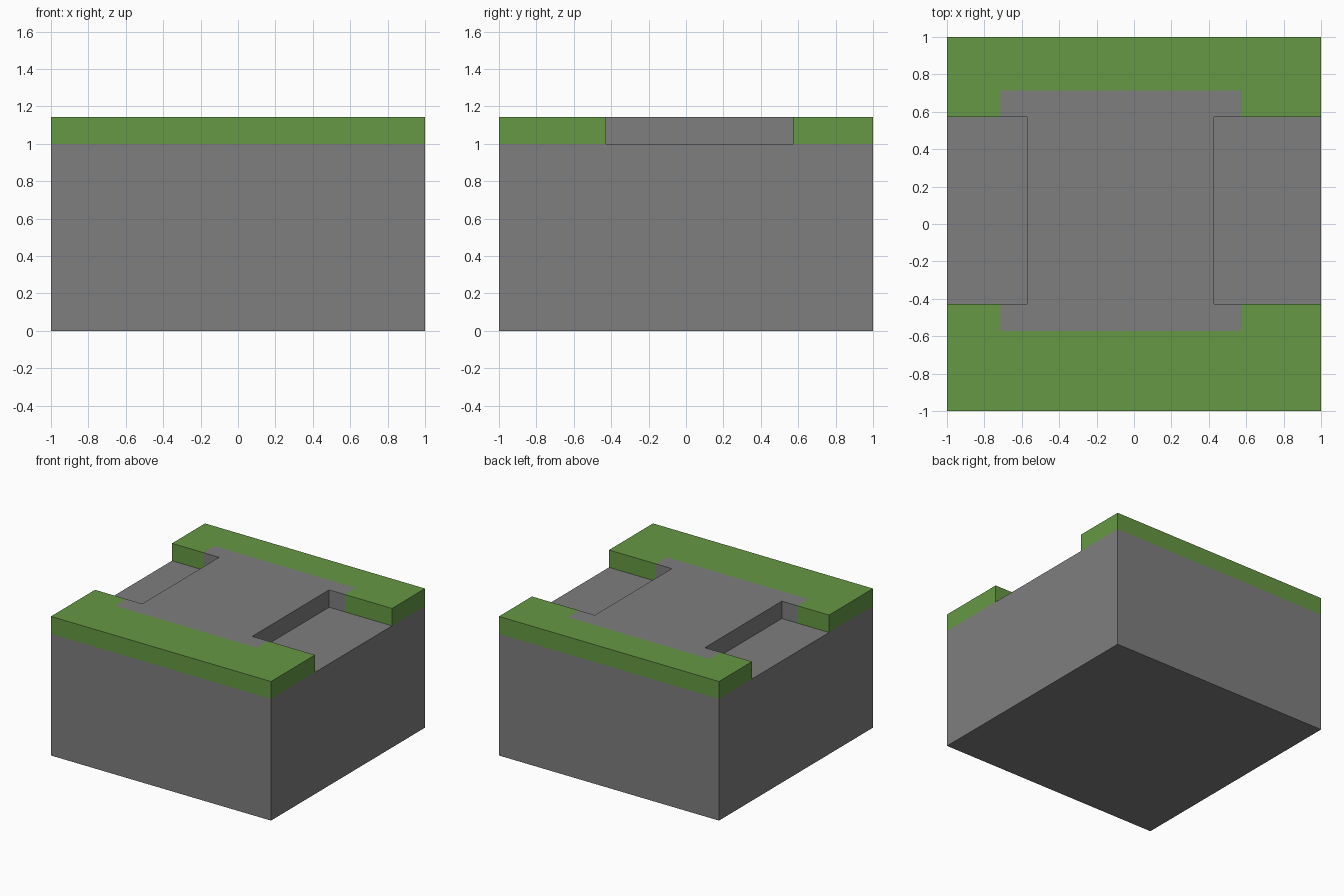
import bpy, bmesh
from mathutils import Matrix, Vector

if "Cube" in bpy.data.objects:
    bpy.data.objects.remove(bpy.data.objects["Cube"], do_unlink=True)

U = 1 / 7           # grid unit: the tile is 14 units wide
HALF, BASE = 7, 7   # half width and height of the stone base, in units


def material(name, rgb):
    mat = bpy.data.materials.new(name)
    mat.use_nodes = True
    mat.diffuse_color = (*rgb, 1)
    mat.node_tree.nodes["Principled BSDF"].inputs["Base Color"].default_value = (*rgb, 1)
    return mat


def in_notch(c):
    return -3 < c.y < 4 and (c.x < -4 or c.x > 3)


def in_stone_patch(c):
    return -5 < c.x < 4 and -4 < c.y < 5


# Stone base block
bm = bmesh.new()
bmesh.ops.create_cube(bm, size=1, matrix=Matrix.Translation((0, 0, BASE / 2))
                      @ Matrix.Diagonal((2 * HALF, 2 * HALF, BASE, 1)))

# Cut lines for the notches and the stone patch
for axis, cuts in ((Vector((1, 0, 0)), (-5, -4, 3, 4)),
                   (Vector((0, 1, 0)), (-4, -3, 4, 5))):
    for cut in cuts:
        bmesh.ops.bisect_plane(bm, geom=bm.verts[:] + bm.edges[:] + bm.faces[:],
                               plane_co=axis * cut, plane_no=axis)

# Raise the top layer by one unit, leaving a notch on each side
raised = [f for f in bm.faces if f.normal.z > 0.9
          and not in_notch(f.calc_center_median())]
result = bmesh.ops.extrude_face_region(bm, geom=raised)
bmesh.ops.translate(bm, vec=(0, 0, 1),
                    verts=[v for v in result["geom"] if isinstance(v, bmesh.types.BMVert)])
bmesh.ops.delete(bm, geom=[f for f in raised if f.is_valid], context="FACES")
bmesh.ops.recalc_face_normals(bm, faces=bm.faces[:])

# Grass on the raised layer outside the stone patch
for f in bm.faces:
    c = f.calc_center_median()
    f.material_index = int(c.z > BASE + 0.1 and not in_stone_patch(c))

bmesh.ops.scale(bm, vec=(U, U, U), verts=bm.verts[:])
mesh = bpy.data.meshes.new("ground_tile")
bm.to_mesh(mesh)
bm.free()
mesh.materials.append(material("stone_grey", (0.21, 0.21, 0.21)))
mesh.materials.append(material("grass_green", (0.133, 0.314, 0.058)))
tile = bpy.data.objects.new("ground_tile", mesh)
bpy.context.collection.objects.link(tile)
